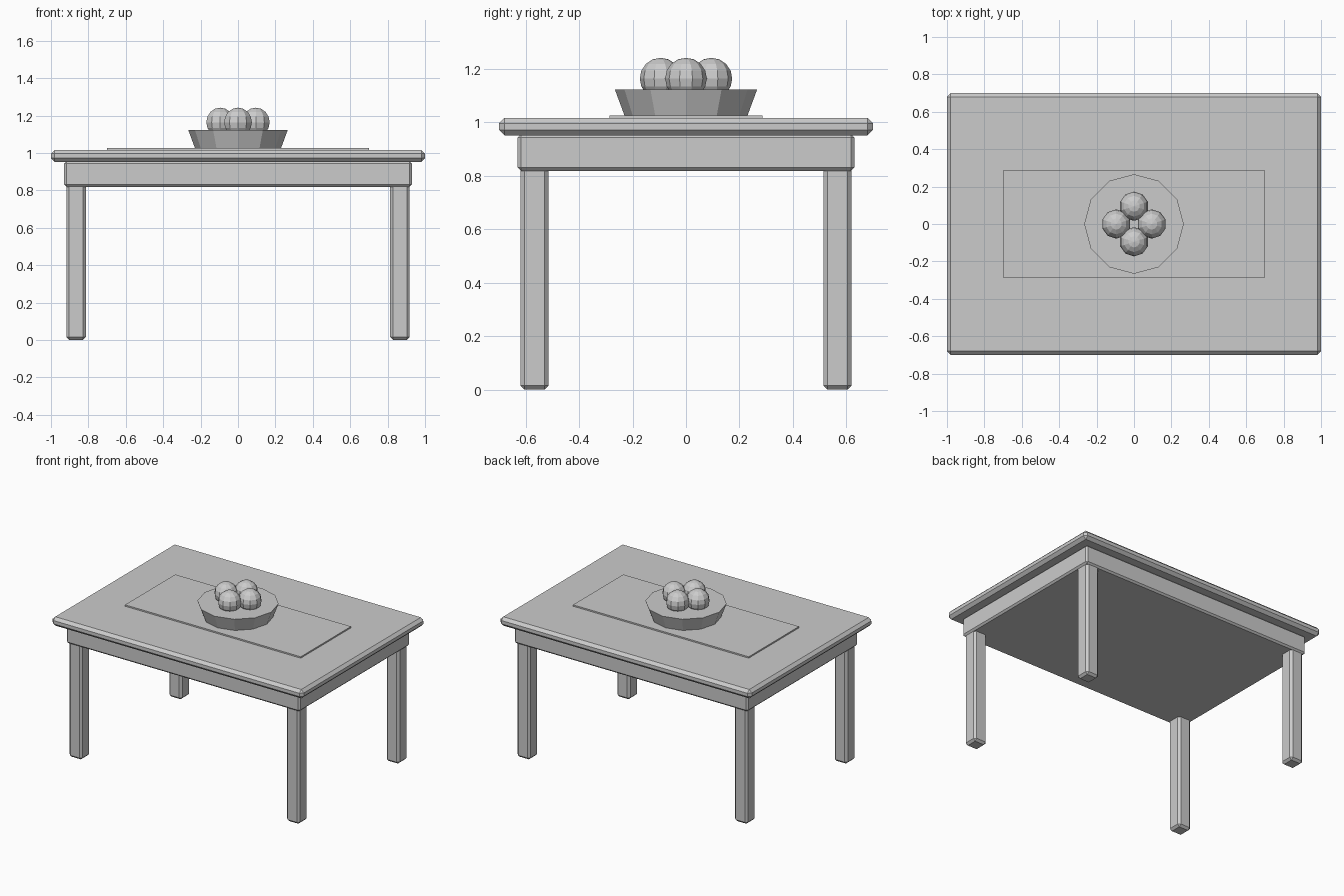
import bpy, math

if "Cube" in bpy.data.objects:
    bpy.data.objects.remove(bpy.data.objects["Cube"])


def block(name, size, loc, bevel=0.0):
    bpy.ops.mesh.primitive_cube_add(size=1, location=loc)
    ob = bpy.context.object
    ob.name = name
    ob.scale = size
    bpy.ops.object.transform_apply(location=False, rotation=False, scale=True)
    if bevel:
        mod = ob.modifiers.new("chamfer", 'BEVEL')
        mod.width = bevel
        mod.segments = 1
    return ob


# Tabletop and the solid apron beneath it
block("tabletop", (2.0, 1.4, 0.064), (0, 0, 0.984), 0.02)
block("apron", (1.86, 1.26, 0.136), (0, 0, 0.887), 0.012)

# Four chamfered legs
for sx, side in ((-1, "left"), (1, "right")):
    for sy, end in ((-1, "front"), (1, "back")):
        block(f"{end}_{side}_leg", (0.104, 0.104, 0.84),
              (sx * 0.866, sy * 0.567, 0.42), 0.015)

# Thin table runner
block("runner", (1.4, 0.572, 0.014), (0, 0, 1.019))

# Twelve-sided bowl
bpy.ops.mesh.primitive_cone_add(vertices=12, radius1=0.228, radius2=0.266,
                                depth=0.103, location=(0, 0, 1.0715))
bpy.context.object.name = "bowl"

# Ring of four fruits
for i in range(4):
    a = i * math.pi / 2
    bpy.ops.mesh.primitive_uv_sphere_add(
        segments=10, ring_count=8, radius=0.078,
        location=(0.095 * math.cos(a), 0.095 * math.sin(a), 1.164))
    bpy.context.object.name = f"fruit_{i + 1}"
